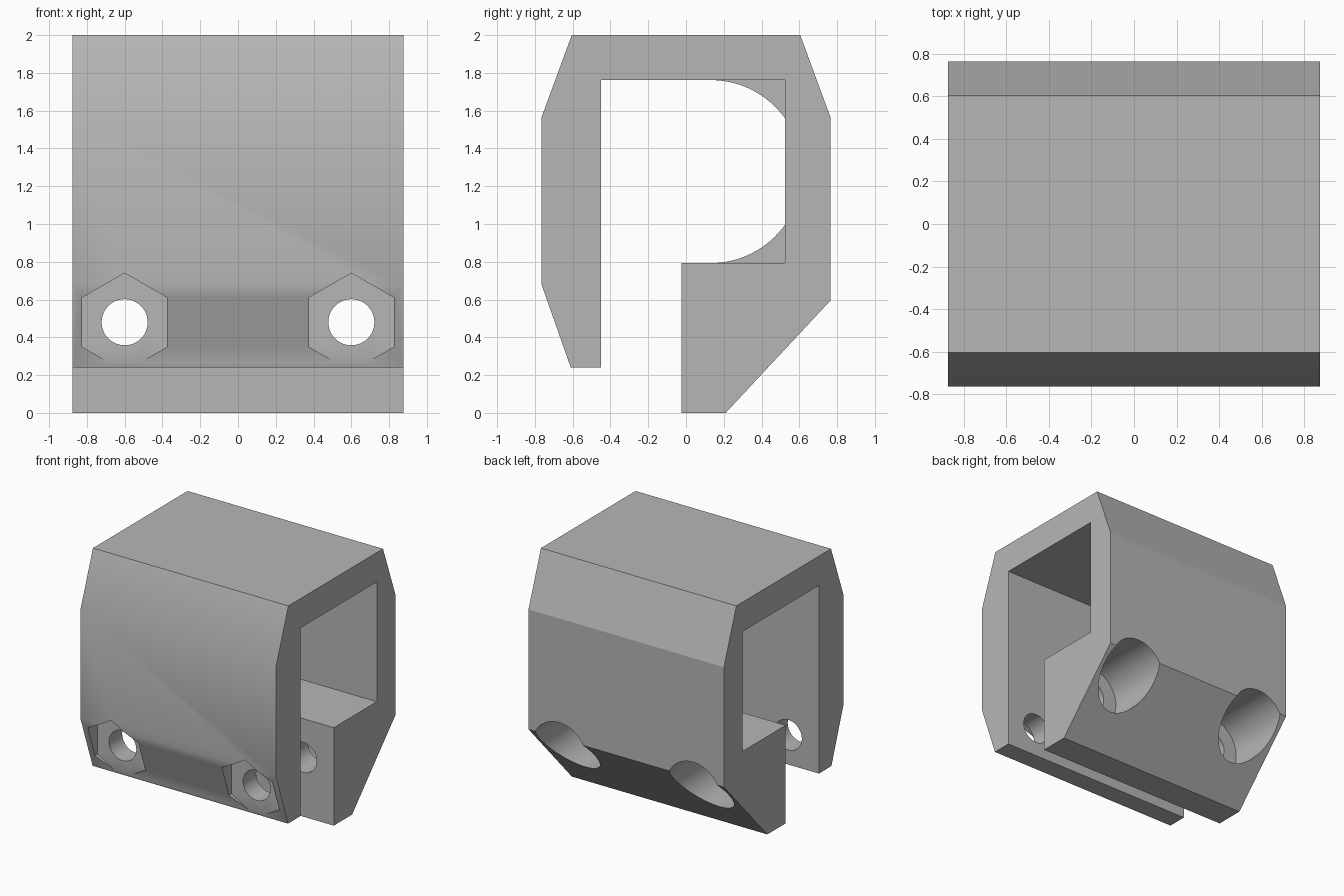
import bpy
import bmesh
import math
from mathutils import Vector

cube = bpy.data.objects.get("Cube")
if cube:
    bpy.data.objects.remove(cube, do_unlink=True)

HALF = 0.875              # half length of the clamp
BOLT_X, BOLT_Z = 0.6, 0.48

grey = bpy.data.materials.new("plain grey")
grey.use_nodes = True
colour = (0.47, 0.47, 0.47, 1)
grey.diffuse_color = colour
grey.node_tree.nodes["Principled BSDF"].inputs["Base Color"].default_value = colour


def extrude_profile(name, points, half):
    """Extrude a (y, z) outline along x, centred on x = 0."""
    bm = bmesh.new()
    face = bm.faces.new([bm.verts.new((-half, y, z)) for y, z in points])
    swept = bmesh.ops.extrude_face_region(bm, geom=[face])["geom"]
    verts = [v for v in swept if isinstance(v, bmesh.types.BMVert)]
    bmesh.ops.translate(bm, verts=verts, vec=Vector((2 * half, 0, 0)))
    bmesh.ops.recalc_face_normals(bm, faces=bm.faces)
    mesh = bpy.data.meshes.new(name)
    bm.to_mesh(mesh)
    bm.free()
    mesh.materials.append(grey)
    obj = bpy.data.objects.new(name, mesh)
    bpy.context.collection.objects.link(obj)
    return obj


def select_only(obj):
    bpy.ops.object.select_all(action="DESELECT")
    obj.select_set(True)
    bpy.context.view_layer.objects.active = obj


def drill(obj, x, radius, y0, y1, sides):
    """Cut a straight hole along y."""
    bpy.ops.mesh.primitive_cylinder_add(
        vertices=sides, radius=radius, depth=y1 - y0,
        location=(x, (y0 + y1) / 2, BOLT_Z), rotation=(math.pi / 2, 0, 0))
    cutter = bpy.context.object
    cutter.data.materials.append(grey)
    cutter.hide_render = True
    mod = obj.modifiers.new("hole", "BOOLEAN")
    mod.operation = "DIFFERENCE"
    mod.solver = "EXACT"
    mod.object = cutter
    select_only(obj)
    bpy.ops.object.modifier_apply(modifier=mod.name)
    bpy.data.objects.remove(cutter, do_unlink=True)


# Clamp body: front jaw, roof, back wall and thick lower jaw in one outline
body = extrude_profile("clamp_body", [
    (-0.61, 0.24), (-0.45, 0.24), (-0.45, 1.762), (0.525, 1.762),
    (0.525, 0.793), (-0.025, 0.793), (-0.025, 0), (0.21, 0),
    (0.765, 0.595), (0.765, 1.565), (0.605, 2), (-0.605, 2),
    (-0.765, 1.565), (-0.765, 0.68)], HALF)

# Hexagonal nut pockets, bolt holes and bolt head recesses
for x in (-BOLT_X, BOLT_X):
    drill(body, x, 0.26, -1.0, -0.618, 6)
    drill(body, x, 0.122, -0.9, 0.5, 48)
    drill(body, x, 0.243, 0.21, 1.0, 64)

# Soft shading on the front, crisp bends on the back
select_only(body)
bpy.ops.object.shade_smooth_by_angle(angle=math.radians(30))
for edge in body.data.edges:
    a, b = (body.data.vertices[i].co for i in edge.vertices)
    if min(a.y, b.y) > 0.6 and abs(a.x - b.x) > 1:
        edge.use_edge_sharp = True

# Rounded ribs in the two inner back corners
RADIUS, MID_Y, MID_Z = 0.4845, 0.13, 1.2775
END = math.acos((0.525 - MID_Y) / RADIUS)
for name, side in (("upper_rib", 1), ("lower_rib", -1)):
    angles = [math.pi / 2 + (END - math.pi / 2) * i / 16 for i in range(17)]
    arc = [(MID_Y + RADIUS * math.cos(a), MID_Z + side * RADIUS * math.sin(a))
           for a in angles]
    z_in = MID_Z + side * (RADIUS + 0.02)
    corner = [(0.545, arc[-1][1]), (0.545, z_in), (MID_Y, z_in)]
    rib = extrude_profile(name, arc + corner, 0.14)
    select_only(rib)
    bpy.ops.object.shade_smooth_by_angle(angle=math.radians(30))
